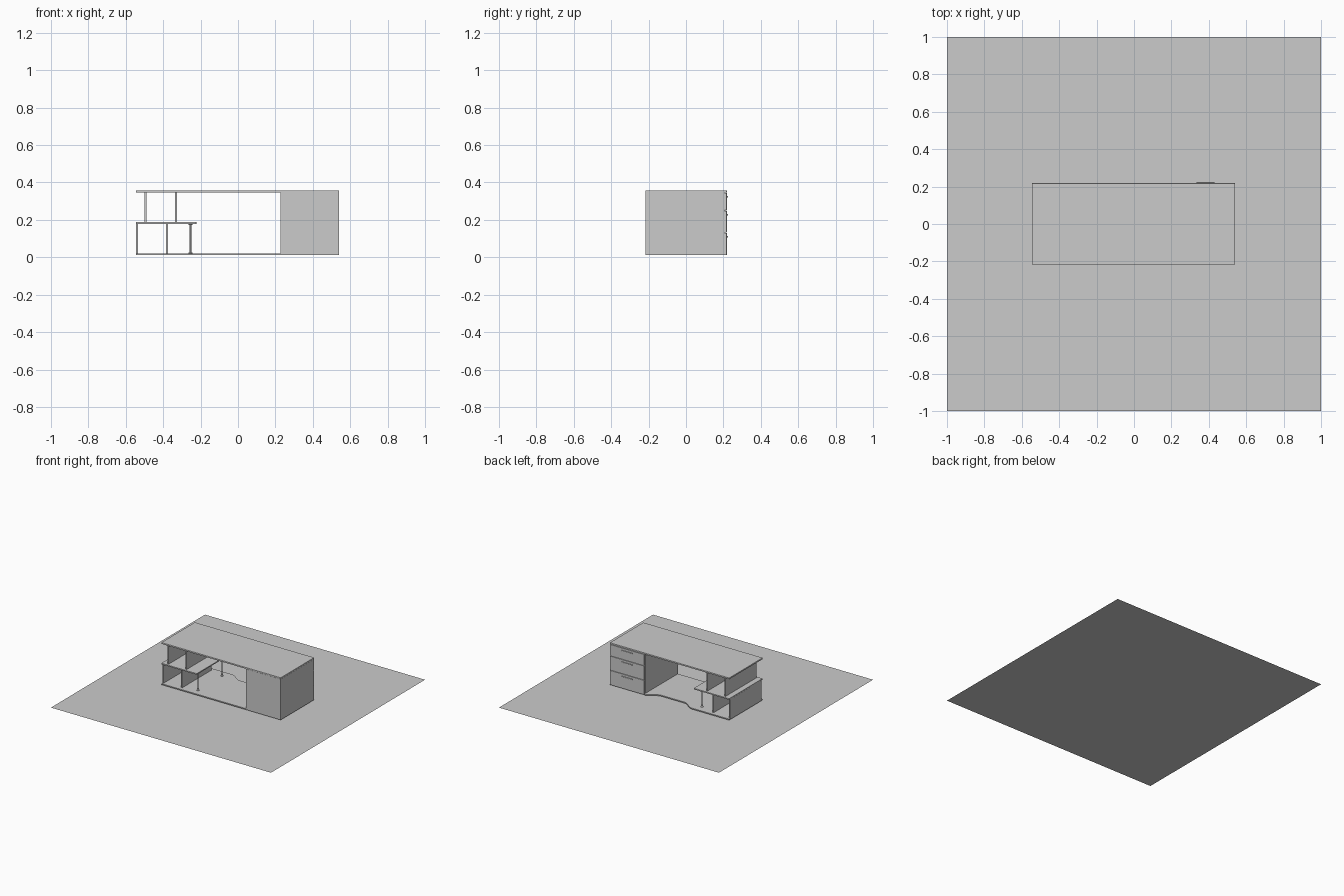
import bpy, bmesh, math

if "Cube" in bpy.data.objects:
    bpy.data.objects.remove(bpy.data.objects["Cube"])


def mesh_object(name, bm):
    bmesh.ops.recalc_face_normals(bm, faces=bm.faces)
    me = bpy.data.meshes.new(name)
    bm.to_mesh(me)
    bm.free()
    ob = bpy.data.objects.new(name, me)
    bpy.context.collection.objects.link(ob)
    return ob


def box(name, x0, x1, y0, y1, z0, z1, bevel=0.0):
    bm = bmesh.new()
    bmesh.ops.create_cube(bm, size=1)
    for v in bm.verts:
        v.co.x = x0 if v.co.x < 0 else x1
        v.co.y = y0 if v.co.y < 0 else y1
        v.co.z = z0 if v.co.z < 0 else z1
    ob = mesh_object(name, bm)
    if bevel:
        mod = ob.modifiers.new("bevel", 'BEVEL')
        mod.width = bevel
        mod.segments = 2
    return ob


def slab(name, outline, z0, z1):
    bm = bmesh.new()
    face = bm.faces.new([bm.verts.new((x, y, z0)) for x, y in outline])
    ext = bmesh.ops.extrude_face_region(bm, geom=[face])
    for v in ext["geom"]:
        if isinstance(v, bmesh.types.BMVert):
            v.co.z = z1
    return mesh_object(name, bm)


def s_curve(x0, y0, x1, y1, n=12):
    pts = []
    for i in range(n + 1):
        t = i / n
        s = (1 - math.cos(math.pi * t)) / 2
        pts.append((x0 + (x1 - x0) * t, y0 + (y1 - y0) * s))
    return pts


def lathe(name, profile, x, y, sides=24):
    bm = bmesh.new()
    rings = []
    for r, z in profile:
        rings.append([bm.verts.new((x + r * math.cos(a), y + r * math.sin(a), z))
                      for a in (2 * math.pi * i / sides for i in range(sides))])
    for a, b in zip(rings, rings[1:]):
        for i in range(sides):
            j = (i + 1) % sides
            bm.faces.new((a[i], a[j], b[j], b[i]))
    bm.faces.new(rings[0])
    bm.faces.new(rings[-1])
    ob = mesh_object(name, bm)
    bpy.context.view_layer.objects.active = ob
    ob.select_set(True)
    bpy.ops.object.shade_smooth_by_angle()
    ob.select_set(False)


XL, XR, YF, YB = -0.545, 0.54, -0.217, 0.218
Z_BASE, Z_SHELF, Z_TOP = 0.020, 0.188, 0.346

# flat square the desk is displayed on
bm = bmesh.new()
bmesh.ops.create_grid(bm, x_segments=1, y_segments=1, size=1)
mesh_object("floor_panel", bm)

# desktop
box("desktop", XL, XR, YF, YB, Z_TOP, 0.358, 0.0015)

# base board with a curved foot recess on the drawer side
outline = [(XL, YF), (0.226, YF)]
outline += s_curve(0.226, YB, 0.11, 0.163)
outline += s_curve(-0.10, 0.163, -0.205, YB)
outline += [(XL, YB)]
slab("base_board", outline, 0.011, Z_BASE)

# side shelf and its upright panels
box("side_shelf", XL, -0.223, YF, YB, 0.178, Z_SHELF, 0.001)
for name, x, y, z0, z1 in (("lower_outer_panel", -0.540, 0.205, Z_BASE, 0.178),
                           ("lower_inner_panel", -0.380, 0.19, Z_BASE, 0.178),
                           ("upper_outer_panel", -0.495, 0.20, Z_SHELF, Z_TOP),
                           ("upper_inner_panel", -0.331, 0.20, Z_SHELF, Z_TOP)):
    box(name, x - 0.005, x + 0.005, -y, y, z0, z1)

# metal posts with end flanges
post = [(0.011, Z_BASE), (0.011, 0.024), (0.0045, 0.026),
        (0.0045, 0.172), (0.011, 0.174), (0.011, 0.178)]
for name, y in (("front_post", -0.155), ("back_post", 0.155)):
    lathe(name, post, -0.254, y)

# drawer cabinet
box("cabinet_body", 0.226, XR, YF, 0.206, 0.011, Z_TOP)

# drawer fronts with handles
splits = (0.011, 0.132, 0.25, 0.345)
for i, (z0, z1) in enumerate(zip(splits, splits[1:]), 1):
    box(f"drawer_front_{i}", 0.227, 0.539, 0.206, YB, z0 + 0.0015, z1 - 0.0015, 0.001)
    box(f"drawer_handle_{i}", 0.335, 0.43, YB, 0.224, z1 - 0.026, z1 - 0.018, 0.001)
